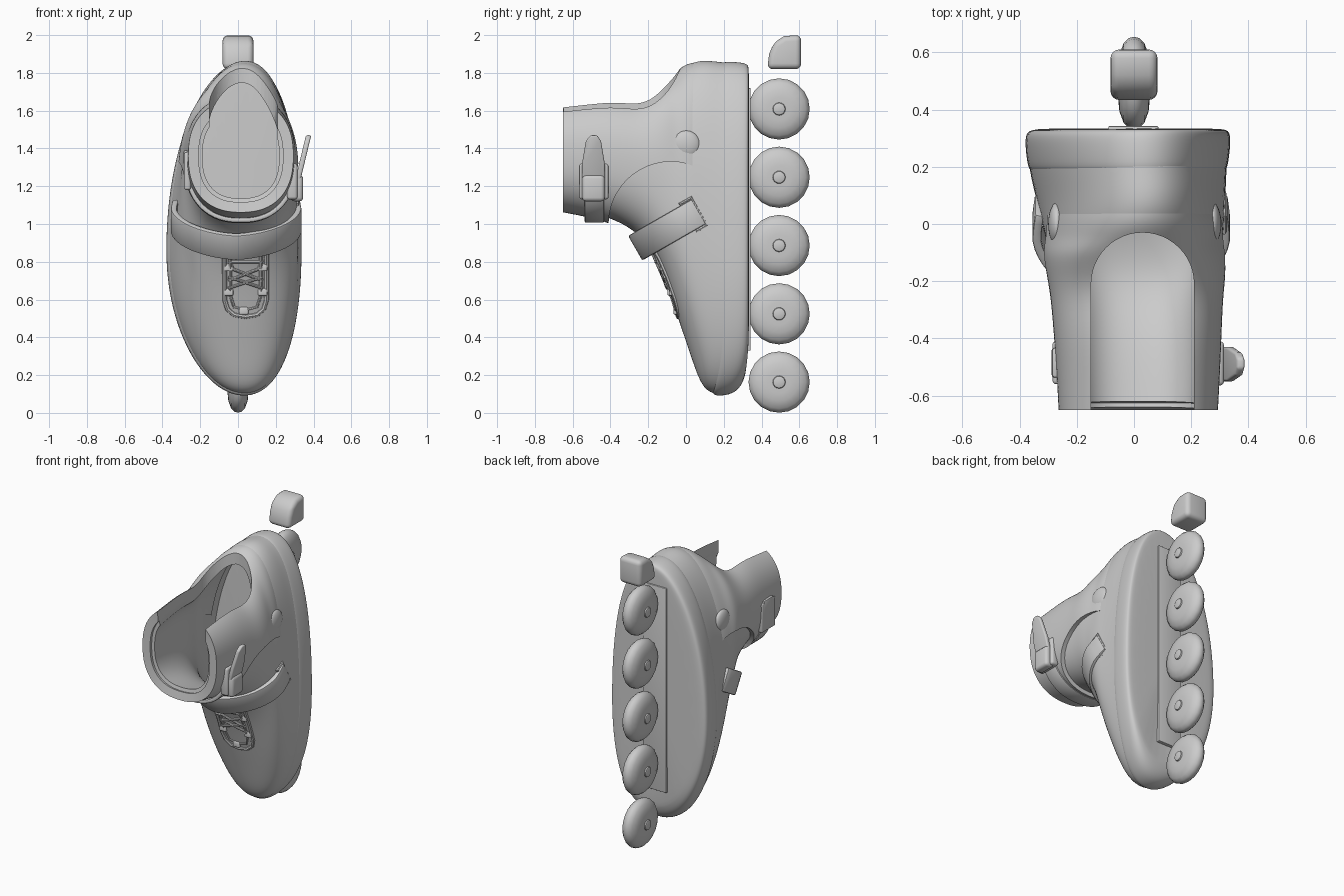
import bpy, bmesh, math
from mathutils import Vector
from mathutils.bvhtree import BVHTree

if "Cube" in bpy.data.objects:
    bpy.data.objects.remove(bpy.data.objects["Cube"])


def make(name, verts, faces):
    me = bpy.data.meshes.new(name)
    me.from_pydata([tuple(v) for v in verts], [], faces)
    bm = bmesh.new()
    bm.from_mesh(me)
    bmesh.ops.recalc_face_normals(bm, faces=bm.faces)
    bm.to_mesh(me)
    bm.free()
    ob = bpy.data.objects.new(name, me)
    bpy.context.collection.objects.link(ob)
    return ob


def mod(ob, kind, **kw):
    m = ob.modifiers.new(kind.lower(), kind)
    for k, v in kw.items():
        setattr(m, k, v)


def finish(ob, angle=40):
    bpy.ops.object.select_all(action='DESELECT')
    ob.select_set(True)
    bpy.context.view_layer.objects.active = ob
    bpy.ops.object.convert(target='MESH')
    bpy.ops.object.shade_smooth_by_angle(angle=math.radians(angle))
    return ob


def loft(name, rings, cap0=False, cap1=False, n=32):
    # egg-shaped x-z rings stacked along y: (y, zmin, zmax, xmin, xmax, z of widest point, growth)
    vs, fs = [], []
    for y, z0, z1, x0, x1, zc, g in rings:
        e = .96 if y > -0.08 else 0.85
        skew = .055 * min(max((y + .1) / .2, 0), 1)
        for i in range(n):
            a = 2 * math.pi * i / n
            c, s = math.cos(a), math.sin(a)
            c = math.copysign(abs(c) ** e, c)
            s = math.copysign(abs(s) ** e, s)
            z = zc + s * ((z1 - zc + g) if s > 0 else (zc - z0 + g))
            rock = .45 * max(.4 - z, 0) ** 2
            vs.append(((x0 + x1) / 2 + ((x1 - x0) / 2 + g) * c + skew * s * s, y - rock, z))
    for r in range(len(rings) - 1):
        for i in range(n):
            j = (i + 1) % n
            fs.append((r * n + i, r * n + j, r * n + n + j, r * n + n + i))
    if cap0:
        fs.append(tuple(range(n)))
    if cap1:
        fs.append(tuple(range(len(vs) - n, len(vs))))
    return make(name, vs, fs)


def prism(name, poly, lo, hi, place):
    n = len(poly)
    vs = [place(u, v, w) for w in (lo, hi) for u, v in poly]
    fs = [tuple(range(n)), tuple(range(n, 2 * n))]
    fs += [(i, (i + 1) % n, n + (i + 1) % n, n + i) for i in range(n)]
    return make(name, vs, fs)


def u_shape(cu, cv, r, v_end):
    arc = [(cu + r * math.cos(math.pi * i / 24), cv + r * math.sin(math.pi * i / 24)) for i in range(25)]
    return arc + [(cu - r, v_end), (cu + r, v_end)]


def tube(name, pts, r, cyclic=False):
    cu = bpy.data.curves.new(name, 'CURVE')
    cu.dimensions = '3D'
    cu.bevel_depth = r
    cu.bevel_resolution = 2
    cu.use_fill_caps = True
    sp = cu.splines.new('POLY')
    sp.points.add(len(pts) - 1)
    for p, q in zip(sp.points, pts):
        p.co = (*q, 1)
    sp.use_cyclic_u = cyclic
    ob = bpy.data.objects.new(name, cu)
    bpy.context.collection.objects.link(ob)
    return finish(ob)


def strip(name, path, w, thick=0.03):
    vs = [Vector(p) + Vector(w) * s for p in path for s in (-1, 1)]
    ob = make(name, vs, [(2 * i, 2 * i + 1, 2 * i + 3, 2 * i + 2) for i in range(len(path) - 1)])
    mod(ob, 'SOLIDIFY', thickness=thick, offset=0)
    mod(ob, 'BEVEL', width=0.009, segments=2)
    return finish(ob)


def box(name, lo, hi, bevel=0.01):
    ob = prism(name, [(lo[0], lo[1]), (hi[0], lo[1]), (hi[0], hi[1]), (lo[0], hi[1])], lo[2], hi[2],
               lambda u, v, w: (u, v, w))
    mod(ob, 'BEVEL', width=bevel, segments=3)
    return finish(ob)


# Boot shell, sole to ankle opening
R = [(.33, .20, 1.83, -.34, .31, .87, 0), (.325, .15, 1.845, -.37, .328, .87, 0), (.29, .10, 1.855, -.378, .333, .86, 0),
     (.20, .09, 1.86, -.37, .325, .86, 0), (.13, .12, 1.87, -.355, .322, .88, 0), (.07, .21, 1.87, -.34, .32, .92, 0),
     (.01, .35, 1.85, -.325, .32, 1.0, 0), (-.05, .52, 1.80, -.31, .31, 1.1, 0), (-.10, .68, 1.74, -.30, .30, 1.2, 0),
     (-.17, .84, 1.68, -.28, .295, 1.28, 0), (-.25, .95, 1.64, -.265, .285, 1.32, 0), (-.37, 1.02, 1.66, -.255, .28, 1.34, 0),
     (-.5, 1.06, 1.65, -.245, .275, 1.35, 0), (-.63, 1.09, 1.63, -.235, .265, 1.36, 0)]
shell = loft("boot_shell", R, cap0=True)
cuff = loft("ankle_cuff", [(.07, *R[5][1:6], -.01)] + [(*r[:6], .008 + .008 * i if i < 3 else .028)
            for i, r in enumerate(R[6:13])] + [(-.65, *R[13][1:6], .03)])
heel_cut = prism("heel_notch_cutter", u_shape(.03, -.21, .18, -.9), 1.36, 2.2, lambda u, v, w: (u, v, w))
side_cut = prism("instep_arch_cutter", u_shape(-.08, 1.0, .33, 0), -1, 1, lambda u, v, w: (w, u, v))
for ob, th, cuts in ((shell, .045, [heel_cut]), (cuff, .055, [heel_cut, side_cut])):
    mod(ob, 'SUBSURF', levels=2, render_levels=2)
    mod(ob, 'SOLIDIFY', thickness=th, offset=-1)
    for c in cuts:
        mod(ob, 'BOOLEAN', operation='DIFFERENCE', object=c, solver='EXACT')
    finish(ob)
for c in (heel_cut, side_cut):
    c.hide_render = True
    bpy.data.objects.remove(c)

# Sole band around the bottom of the boot
sole = loft("sole", [(.335, .22, 1.81, -.32, .29, .87, 0)] + [(*r[:6], .007) for r in R[:3]]
            + [(.21, *R[3][1:6], .006), (.18, *R[3][1:6], -.004), (.17, *R[3][1:6], -.05)], cap0=True, cap1=True)
mod(sole, 'SUBSURF', levels=2, render_levels=2)
finish(sole)

# Flattened ankle bumps
for x in (-.27, .275):
    bpy.ops.mesh.primitive_uv_sphere_add(segments=24, ring_count=12, radius=.075, location=(x, 0, 1.42))
    b = bpy.context.object
    b.name = "ankle_bump"
    b.scale = (.4, 1, 1)
    finish(b)

# Lace placket, lugs and laces laid on the front surface
tree = BVHTree.FromObject(shell, bpy.context.evaluated_depsgraph_get())


def surf(x, z, out=0.0):
    hit = tree.ray_cast(Vector((x, -2, z)), Vector((0, 1, 0)))[0]
    return Vector((x, (hit.y if hit else -.2) - out, z))


rim = [(-.07, .92), (-.07, .82), (-.07, .72), (-.07, .6), (-.055, .55), (-.02, .52), (.04, .51),
       (.1, .52), (.135, .55), (.15, .6), (.15, .72), (.15, .82), (.15, .92)]
tube("lace_placket_rim", [surf(x, z, -.004) for x, z in rim], .014)
inner = [(-.04, .86), (-.04, .62), (-.02, .56), (.04, .545), (.1, .56), (.12, .62), (.12, .86)]
tube("lace_eyestay", [surf(x, z, -.002) for x, z in inner], .009)
for x, z in ((-.05, .64), (.13, .64), (-.05, .77), (.13, .77), (.03, .54)):
    p = surf(x, z)
    box("lace_lug", p - Vector((.025, .012, .02)), p + Vector((.025, .02, .02)), .008)
for za, zb in ((.66, .72), (.72, .66), (.70, .77), (.77, .70), (.80, .80)):
    tube("lace", [surf(-.05 + .18 * t / 4, za + (zb - za) * t / 4, .006) for t in range(5)], .008)

# Instep strap across the foot with a loop at its end
W = Vector((0, -.5, .87)) * .075
path = []
for i in range(33):
    t = -1 + i / 16
    x = math.copysign(math.sin(min(abs(t) * 1.1, 1) * math.pi / 2), t)
    s = .37 * abs(t) ** 1.6
    path.append((-.01 + .335 * x - .015 * max(abs(t) - .8, 0) / .2 * (1 if t > 0 else -1),
                 -.255 + .87 * s, .88 + .5 * s))
strip("instep_strap", path, W, .032)
e0, e1 = Vector(path[-1]), Vector(path[-1]) - Vector((0, .87, .5)) * .06
tube("strap_loop", [e0 + W * 1.1, e1 + W * 1.1, e1 - W * 1.1, e0 - W * 1.1], .013, True)

# Cuff strap around the ankle front
path = []
for i in range(29):
    a = math.radians(175 + 165 * i / 28)
    c, s = math.cos(a), math.sin(a)
    path.append((.015 + .29 * math.copysign(abs(c) ** .85, c), -.485,
                 1.35 + .33 * math.copysign(abs(s) ** .85, s)))
strip("cuff_strap", path, (0, .052, 0), .026)
box("cuff_strap_anchor", (-.285, -.56, 1.18), (-.25, -.41, 1.38), .012)

# Buckle base and lever on the right side
box("buckle_base", (.26, -.565, 1.13), (.315, -.41, 1.32), .015)
box("buckle_catch", (.28, -.55, 1.12), (.345, -.43, 1.26), .02)
lever = prism("buckle_lever", [(-.55, 1.2), (-.43, 1.2), (-.43, 1.32), (-.45, 1.44), (-.47, 1.47), (-.505, 1.47),
              (-.53, 1.44), (-.55, 1.32)], 0, .028, lambda u, v, w: (.295 + w + (v - 1.2) * .24, u, v))
mod(lever, 'BEVEL', width=.009, segments=3)
finish(lever)

# Frame plate under the sole
box("frame_plate", (-.09, .31, .33), (.085, .342, 1.72), .004)

# Five wheels with axle ends
prof = [(-.05, 0), (-.055, .06), (-.051, .1), (-.036, .14), (-.018, .157), (0, .162)]
prof += [(-x, r) for x, r in reversed(prof[:-1])]
N = 20
for k in range(5):
    zc = .163 + .3615 * k
    vs = [(x, .493 + r * math.cos(2 * math.pi * i / N), zc + r * math.sin(2 * math.pi * i / N))
          for x, r in prof[1:-1] for i in range(N)]
    m = len(prof) - 2
    fs = [(r * N + i, r * N + (i + 1) % N, r * N + N + (i + 1) % N, r * N + N + i) for r in range(m - 1) for i in range(N)]
    fs += [tuple(range(N)), tuple(range((m - 1) * N, m * N))]
    finish(make("wheel", vs, fs), 60)
    bpy.ops.mesh.primitive_cylinder_add(vertices=16, radius=.034, depth=.13, location=(0, .493, zc),
                                        rotation=(0, math.pi / 2, 0))
    ax = bpy.context.object
    ax.name = "axle"
    mod(ax, 'BEVEL', width=.01, segments=2)
    finish(ax)

# Heel brake block
brake = prism("heel_brake", [(.43, 1.82), (.61, 1.82), (.61, 2.0), (.52, 1.995), (.465, 1.96), (.44, 1.9)],
              -.082, .082, lambda u, v, w: (w, u, v))
mod(brake, 'BEVEL', width=.03, segments=4)
finish(brake, 60)
